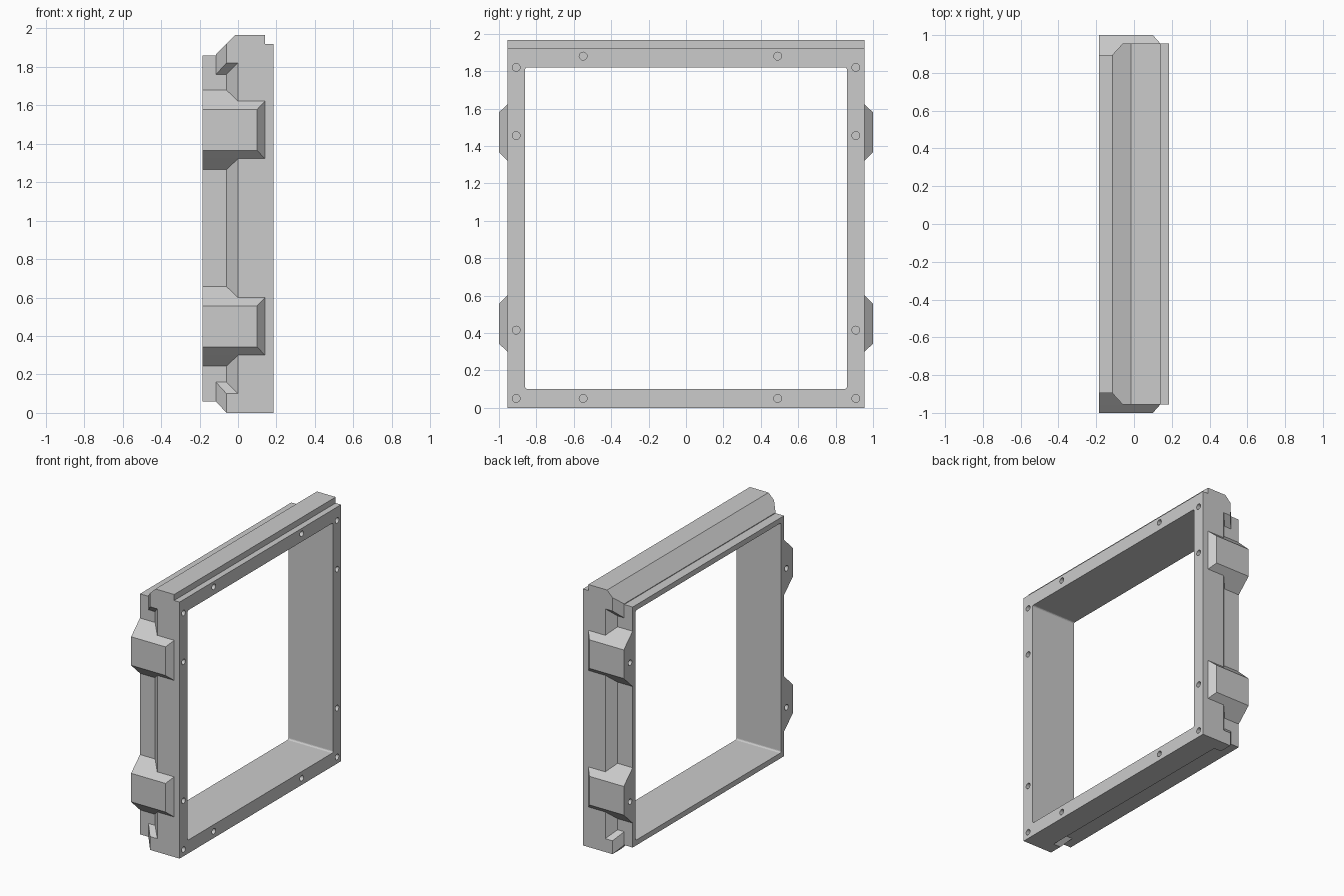
import bpy, bmesh
from mathutils import Matrix

if "Cube" in bpy.data.objects:
    bpy.data.objects.remove(bpy.data.objects["Cube"], do_unlink=True)

grey = bpy.data.materials.new("light_grey")
grey.use_nodes = True
COLOUR = (0.6, 0.6, 0.6, 1)
grey.diffuse_color = COLOUR
grey.node_tree.nodes["Principled BSDF"].inputs["Base Color"].default_value = COLOUR

BACK, FRONT = -0.185, 0.185
HALF, STEP, TOP = 0.955, 0.895, 1.92     # plate half width, rear half width, plate top
MID = TOP / 2


def make(name, bm):
    bmesh.ops.recalc_face_normals(bm, faces=bm.faces)
    mesh = bpy.data.meshes.new(name)
    bm.to_mesh(mesh)
    bm.free()
    mesh.materials.append(grey)
    ob = bpy.data.objects.new(name, mesh)
    bpy.context.collection.objects.link(ob)
    return ob


def hull(name, points):
    bm = bmesh.new()
    for p in points:
        bm.verts.new(p)
    out = bmesh.ops.convex_hull(bm, input=bm.verts)
    bmesh.ops.delete(bm, geom=[v for v in bm.verts if not v.link_faces], context='VERTS')
    bmesh.ops.dissolve_limit(bm, angle_limit=0.01, verts=bm.verts, edges=bm.edges)
    return make(name, bm)


def loft(name, rings):
    """Join equal-length closed rings and cap both ends."""
    bm = bmesh.new()
    loops = [[bm.verts.new(p) for p in ring] for ring in rings]
    for a, b in zip(loops, loops[1:]):
        for i in range(len(a)):
            j = (i + 1) % len(a)
            bm.faces.new((a[i], a[j], b[j], b[i]))
    bm.faces.new(loops[0])
    bm.faces.new(loops[-1])
    return make(name, bm)


def combine(target, tool, operation):
    mod = target.modifiers.new("combine", 'BOOLEAN')
    mod.operation, mod.solver, mod.object = operation, 'EXACT', tool
    bpy.context.view_layer.objects.active = target
    bpy.ops.object.modifier_apply(modifier=mod.name)
    bpy.data.objects.remove(tool, do_unlink=True)


def drill(frame, x0, x1, y, z):
    bm = bmesh.new()
    place = Matrix.Translation(((x0 + x1) / 2, y, z)) @ Matrix.Rotation(1.5708, 4, 'Y')
    bmesh.ops.create_cone(bm, cap_ends=True, segments=20, radius1=0.021, radius2=0.021,
                          depth=x1 - x0, matrix=place)
    combine(frame, make("drill", bm), 'DIFFERENCE')


# Stepped body with a chamfer between the plate and the narrower rear
rings = []
for x, w in ((BACK, STEP), (-0.06, STEP), (0, HALF), (FRONT, HALF)):
    h = MID - (HALF - w)
    rings.append([(x, sy * w, MID + sz * h) for sy, sz in ((-1, -1), (1, -1), (1, 1), (-1, 1))])
frame = loft("window_frame", rings)

# Rounded opening
bm = bmesh.new()
bmesh.ops.create_cube(bm, size=1, matrix=Matrix.Translation((0, 0, MID))
                      @ Matrix.Diagonal((1, 1.72, 1.72, 1)))
along = [e for e in bm.edges if abs(e.verts[0].co.x - e.verts[1].co.x) > 0.5]
bmesh.ops.bevel(bm, geom=along, offset=0.012, segments=4, profile=0.5, affect='EDGES')
combine(frame, make("opening_cutter", bm), 'DIFFERENCE')

# Thick corners: one sloped-end arm, turned for the bottom and mirrored around
arm = [(-0.115, 0.87, 0.16), (-0.115, STEP, 0.16), (0.05, STEP, 0.16), (0.05, 0.87, 0.16),
       (-0.06, HALF, 0.1), (0.05, HALF, 0.1), (-0.115, 0.87, 0.06), (-0.115, STEP, 0.06),
       (-0.06, HALF, 0), (0.05, HALF, 0), (-0.06, 0.87, 0), (0.05, 0.87, 0)]
turned = [(x, HALF - z, HALF - y) for x, y, z in arm]
for side in (-1, 1):
    side_arm = [(x, side * y, z) for x, y, z in arm]
    combine(frame, hull("lower_corner", side_arm), 'UNION')
    combine(frame, hull("upper_corner", [(x, y, TOP - z) for x, y, z in side_arm]), 'UNION')
    combine(frame, hull("bottom_corner", [(x, side * y, z) for x, y, z in turned]), 'UNION')

# Raised top rail with a sloped back
profile = [(-0.115, STEP, 1.83), (-0.115, STEP, 1.865), (-0.06, HALF, 1.83), (-0.06, HALF, TOP),
           (-0.015, HALF, 1.965), (0.14, HALF, 1.965), (0.14, HALF, 1.83)]
combine(frame, hull("top_rail", [(x, s * y, z) for x, y, z in profile for s in (-1, 1)]), 'UNION')

# Tapered side lugs
LUGS = (0.45, 1.472)
for side in (-1, 1):
    for z in LUGS:
        rings = []
        for y, front, h in ((0.87, 0.16, 0.207), (STEP, 0.16, 0.207),
                            (HALF, 0.14, 0.15), (1.0, 0.1, 0.107)):
            rings.append([(x, side * y, z + dz) for x, dz in
                          ((BACK, -h), (front, -h), (front, h), (BACK, h))])
        combine(frame, loft("lug", rings), 'UNION')

# Blind screw holes
for side in (-1, 1):
    for z in (0.05, 0.415, 1.455, 1.82):
        drill(frame, 0.1, 0.25, side * 0.908, z)
    for z in (0.415, 1.455):
        drill(frame, -0.25, -0.1, side * 0.925, z)
for y in (-0.55, 0.49):
    for z in (0.05, 1.88):
        drill(frame, 0.1, 0.25, y, z)
